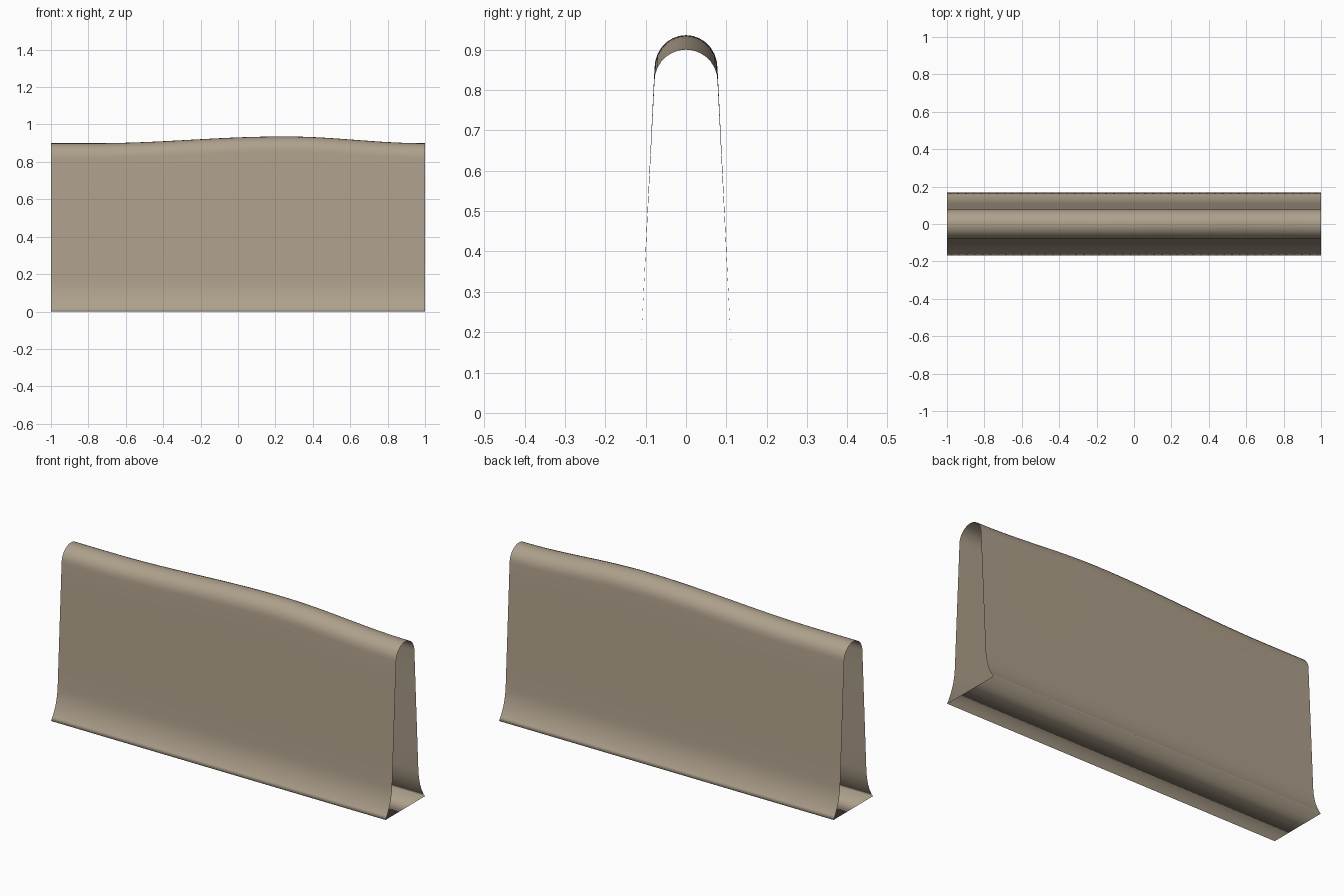
import bpy, bmesh, math

if "Cube" in bpy.data.objects:
    bpy.data.objects.remove(bpy.data.objects["Cube"])

WALL_Y, WALL_Z = 0.112, 0.16      # where the flared foot meets the wall
FOOT_Y = 0.168                    # half width at the ground
CAP_R, TOP = 0.078, 0.90          # rounded top


def half_profile():
    """(y, z) points from the ground edge up to the crown, +y side."""
    pts = []
    # concave flared foot
    for i in range(9):
        t = i / 8
        a, b, c = (1 - t) ** 2, 2 * t * (1 - t), t * t
        pts.append((a * FOOT_Y + b * 0.119 + c * WALL_Y, b * 0.065 + c * WALL_Z))
    # tapering wall
    for i in range(1, 6):
        t = i / 6
        pts.append((WALL_Y + (CAP_R - WALL_Y) * t,
                    WALL_Z + (TOP - CAP_R - WALL_Z) * t))
    # round cap
    for i in range(8):
        a = math.pi / 2 * i / 7
        pts.append((CAP_R * math.cos(a), TOP - CAP_R + CAP_R * math.sin(a)))
    return pts


def rise(x):
    """Soft hump along the crown, peaking at x = 0.25."""
    d = (x - 0.25) / (1.02 if x < 0.25 else 0.75)
    return 0.036 * 0.5 * (1 + math.cos(math.pi * max(-1, min(1, d))))


half = half_profile()
profile = half + [(-y, z) for y, z in reversed(half[:-1])]
n, steps = len(profile), 48

# sweep the closed section along x, leaving both ends open
bm = bmesh.new()
rings = []
for s in range(steps + 1):
    x = -1 + 2 * s / steps
    ring = []
    for y, z in profile:
        lift = rise(x) * max(0, z - WALL_Z) / (TOP - WALL_Z)
        ring.append(bm.verts.new((x, y, z + lift)))
    rings.append(ring)
for a, b in zip(rings, rings[1:]):
    for i in range(n):
        j = (i + 1) % n
        bm.faces.new((a[i], a[j], b[j], b[i])).smooth = True
bm.normal_update()
# make the crown face upwards, and so the whole shell outwards
top_face = max(bm.faces, key=lambda f: f.calc_center_median().z)
if top_face.normal.z < 0:
    bmesh.ops.reverse_faces(bm, faces=bm.faces[:])

mesh = bpy.data.meshes.new("barrier_shell")
bm.to_mesh(mesh)
bm.free()
shell = bpy.data.objects.new("barrier_shell", mesh)
bpy.context.collection.objects.link(shell)

# tan surface
mat = bpy.data.materials.new("tan")
mat.diffuse_color = (0.42, 0.35, 0.26, 1)
mat.use_nodes = True
mat.node_tree.nodes["Principled BSDF"].inputs["Base Color"].default_value = mat.diffuse_color
mesh.materials.append(mat)
